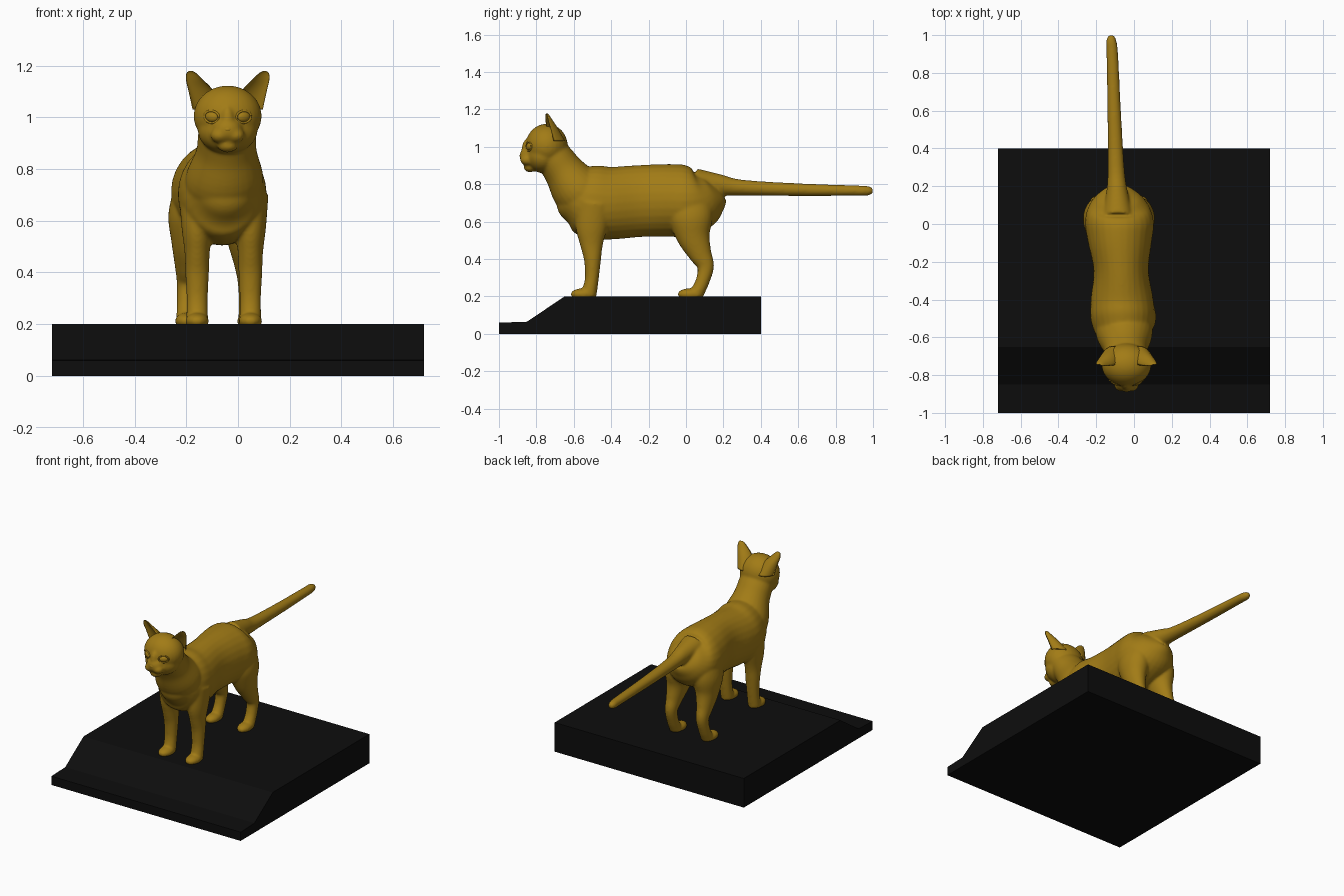
import bpy, bmesh, math
from mathutils import Vector, Matrix

if "Cube" in bpy.data.objects:
    bpy.data.objects.remove(bpy.data.objects["Cube"])


def material(name, rgb):
    m = bpy.data.materials.new(name)
    m.diffuse_color = (*rgb, 1)
    m.use_nodes = True
    m.node_tree.nodes["Principled BSDF"].inputs["Base Color"].default_value = m.diffuse_color
    return m


GOLD = material("gold", (0.36, 0.2, 0.008))
BLACK = material("black", (0.004, 0.004, 0.004))
CX = -0.08    # symmetry line of the hind legs
HX = -0.04    # symmetry line of the head


def finish(bm, name, mat, smooth=True):
    bmesh.ops.recalc_face_normals(bm, faces=bm.faces)
    for f in bm.faces:
        f.smooth = smooth
    me = bpy.data.meshes.new(name)
    bm.to_mesh(me)
    bm.free()
    me.materials.append(mat)
    ob = bpy.data.objects.new(name, me)
    bpy.context.collection.objects.link(ob)
    return ob


def spline(rows, steps=5):
    """Catmull-Rom interpolation of rows of numbers."""
    rows = [Vector(r) for r in rows]
    p = [rows[0]] + rows + [rows[-1]]
    out = []
    for i in range(1, len(p) - 2):
        a, b, c, d = p[i - 1:i + 3]
        for k in range(steps):
            t = k / steps
            out.append(0.5 * (2 * b + (c - a) * t + (2 * a - 5 * b + 4 * c - d) * t * t
                              + (3 * b - a - 3 * c + d) * t ** 3))
    return out + [rows[-1]]


def skin(bm, rings):
    vs = [[bm.verts.new(p) for p in r] for r in rings]
    n = len(vs[0])
    for a, b in zip(vs, vs[1:]):
        for i in range(n):
            bm.faces.new((a[i], a[(i + 1) % n], b[(i + 1) % n], b[i]))
    bm.faces.new(vs[0])
    bm.faces.new(vs[-1])


def tube(bm, rows, n=28):
    """Rows: x, y, z, half width along x, half width across the path."""
    pts = spline(rows)
    rings = []
    for i, p in enumerate(pts):
        t = pts[min(i + 1, len(pts) - 1)] - pts[max(i - 1, 0)]
        up = Vector((0, t[2], -t[1])).normalized()
        rings.append([Vector(p[:3]) + Vector((p[3] * math.cos(a), 0, 0)) + up * p[4] * math.sin(a)
                      for a in (2 * math.pi * k / n for k in range(n))])
    skin(bm, rings)


def ball(bm, loc, rad, rot=Matrix()):
    bmesh.ops.create_uvsphere(bm, u_segments=28, v_segments=18, radius=1,
                              matrix=Matrix.Translation(loc) @ rot @ Matrix.Diagonal((*rad, 1)))


# plinth: side profile extruded along x
bm = bmesh.new()
prof = [(-1, 0), (-1, .06), (-.85, .065), (-.65, .2), (.4, .2), (.4, 0)]
skin(bm, [[(x, y, z) for y, z in prof] for x in (-.72, .72)])
finish(bm, "plinth", BLACK, False)

# torso: y, top, bottom, half width, centre x
bm = bmesh.new()
torso = [(-.68, .78, .68, .05, -.05), (-.65, .83, .62, .1, -.05), (-.59, .89, .555, .145, -.055),
         (-.5, .902, .51, .17, -.06), (-.4, .893, .505, .166, -.063), (-.25, .902, .518, .146, -.068),
         (-.1, .908, .52, .168, -.075), (0, .903, .52, .182, -.077), (.08, .884, .56, .165, -.08),
         (.14, .862, .64, .115, -.082), (.17, .845, .7, .05, -.085)]
tube(bm, [(c, y, (t + b) / 2, w, (t - b) / 2) for y, t, b, w, c in torso])

# tail
tube(bm, [(-.085, .05, .81, .08, .075), (-.09, .18, .795, .055, .058), (-.095, .3, .782, .044, .042),
          (-.105, .6, .771, .036, .034), (-.115, .9, .766, .031, .028), (-.12, .97, .765, .027, .026),
          (-.12, 1.0, .764, .014, .014)])

# neck
tube(bm, [(-.04, -.735, .99, .11, .09), (-.042, -.695, .93, .113, .1), (-.045, -.65, .865, .118, .11),
          (-.052, -.58, .77, .15, .14), (-.06, -.5, .7, .15, .14)])

# front legs and paws
for x in (-.158, .048):
    tube(bm, [(x, -.49, .7, .07, .1), (x, -.505, .57, .06, .085), (x, -.505, .48, .049, .062),
              (x, -.5, .4, .046, .046), (x, -.503, .3, .041, .037), (x, -.515, .23, .042, .04),
              (x, -.52, .202, .042, .04)])
    ball(bm, (x, -.55, .212), (.046, .068, .032))

# hind legs and paws
for s in (-1, 1):
    tube(bm, [(CX + s * .09, .01, .72, .08, .12), (CX + s * .1, .025, .62, .09, .12),
              (CX + s * .108, .04, .52, .07, .09), (CX + s * .115, .075, .43, .05, .063),
              (CX + s * .118, .105, .36, .039, .045), (CX + s * .12, .088, .28, .037, .037),
              (CX + s * .12, .062, .225, .039, .038), (CX + s * .12, .055, .202, .039, .036)])
    ball(bm, (CX + s * .12, .022, .212), (.044, .068, .032))

# skull, jaw, muzzle, whisker pads, chin
for dx, y, z, *r in [(0, -.745, 1.005, .132, .113, .118), (0, -.765, .95, .116, .09, .09),
                     (0, -.83, .95, .06, .06, .055), (.03, -.85, .93, .036, .036, .03),
                     (-.03, -.85, .93, .036, .036, .03), (0, -.835, .89, .04, .033, .026),
                     (0, -.845, .985, .028, .034, .06)]:
    ball(bm, (HX + dx, y, z), r)
cat = finish(bm, "cat_body", GOLD)

# weld everything into one smooth skin
rm = cat.modifiers.new("weld", 'REMESH')
rm.mode = 'VOXEL'
rm.voxel_size = .0065
rm.use_smooth_shade = True
sm = cat.modifiers.new("soften", 'SMOOTH')
sm.factor = .5
sm.iterations = 14

# ears: hollow crescent sections; offset x, y, z, half width, depth
ear = [(.075, -.72, 1.03, .062, .075), (.102, -.735, 1.1, .05, .05), (.128, -.745, 1.145, .034, .03),
       (.14, -.747, 1.17, .02, .015), (.143, -.747, 1.179, .007, .005)]
for s, side in ((-1, "left"), (1, "right")):
    bm = bmesh.new()
    rings = []
    turn = Matrix.Rotation(s * .2, 3, 'Z')
    for p in spline(ear):
        ring = []
        for k in range(24):
            a = 2 * math.pi * k / 24
            d = p[4] * math.sin(a) if k <= 12 else -p[4] * .55 * math.sin(a)
            ring.append(Vector((HX + s * p[0], p[1], p[2])) + turn @ Vector((p[3] * math.cos(a), d, 0)))
        rings.append(ring)
    skin(bm, rings)
    finish(bm, side + "_ear", GOLD)

    # eye: eyeball with raised lid ring
    bm = bmesh.new()
    spot = Vector((HX + s * .061, -.838, 1.002))
    rot = (Matrix.Rotation(s * .45, 4, 'Z') @ Matrix.Rotation(-s * .12, 4, 'Y'))
    ball(bm, spot, (.027, .014, .02), rot)
    finish(bm, side + "_eye", GOLD)
    bm = bmesh.new()
    loop = []
    for i in range(33):
        a = 2 * math.pi * i / 32
        o = Vector((.031 * math.cos(a), 0, .023 * math.sin(a)))
        e = Vector((math.cos(a), 0, math.sin(a)))
        loop.append([spot + (rot @ (o + e * .005 * math.cos(b) + Vector((0, .007 * math.sin(b), 0))))
                     for b in (math.pi * j / 4 for j in range(8))])
    skin(bm, loop)
    finish(bm, side + "_eyelid", GOLD)

# nose
bm = bmesh.new()
ball(bm, (HX, -.876, .953), (.018, .014, .012))
finish(bm, "nose", GOLD)
